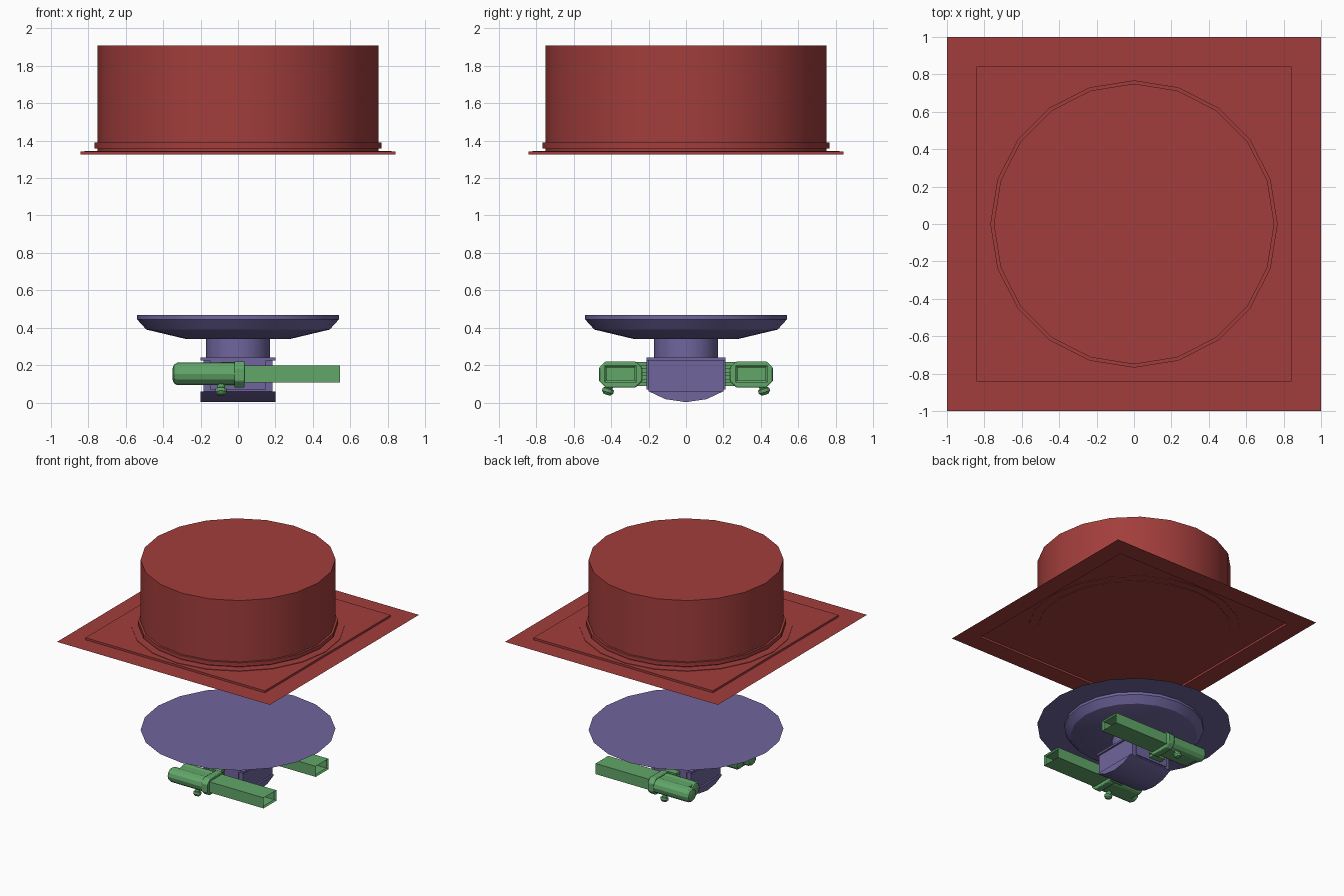
import bpy, bmesh, math
from mathutils import Matrix, Vector

if "Cube" in bpy.data.objects:
    bpy.data.objects.remove(bpy.data.objects["Cube"], do_unlink=True)


def material(name, rgb):
    m = bpy.data.materials.new(name)
    m.use_nodes = True
    m.diffuse_color = (*rgb, 1)
    m.node_tree.nodes["Principled BSDF"].inputs["Base Color"].default_value = (*rgb, 1)
    return m


RED = material("brick red", (0.36, 0.048, 0.045))
PURPLE = material("muted purple", (0.16, 0.13, 0.34))
GREEN = material("leaf green", (0.12, 0.38, 0.14))


def finish(bm, name, mat, smooth=True):
    bmesh.ops.recalc_face_normals(bm, faces=bm.faces)
    mesh = bpy.data.meshes.new(name)
    bm.to_mesh(mesh)
    bm.free()
    mesh.materials.append(mat)
    ob = bpy.data.objects.new(name, mesh)
    bpy.context.collection.objects.link(ob)
    if smooth:
        bpy.ops.object.select_all(action='DESELECT')
        ob.select_set(True)
        bpy.context.view_layer.objects.active = ob
        bpy.ops.object.shade_smooth_by_angle(angle=math.radians(25))
    return ob


def lathe(name, profile, mat, sides=20, start=0.0, caps=(True, True), place=Matrix()):
    """Revolve (radius, height) points about the local z axis."""
    bm = bmesh.new()
    rings = []
    for r, z in profile:
        angles = [start + math.tau * i / sides for i in range(sides)]
        rings.append([bm.verts.new(place @ Vector((r * math.cos(a), r * math.sin(a), z)))
                      for a in angles])
    for a, b in zip(rings, rings[1:]):
        for i in range(sides):
            j = (i + 1) % sides
            bm.faces.new((a[i], a[j], b[j], b[i]))
    for ring, cap in zip((rings[0], rings[-1]), caps):
        if cap:
            bm.faces.new(ring)
    return finish(bm, name, mat)


def prism(name, outline, x0, x1, mat, bevel=0.0):
    """Extrude a (y, z) outline along x."""
    bm = bmesh.new()
    face = bm.faces.new([bm.verts.new((x0, y, z)) for y, z in outline])
    out = bmesh.ops.extrude_face_region(bm, geom=[face])
    moved = [v for v in out["geom"] if isinstance(v, bmesh.types.BMVert)]
    bmesh.ops.translate(bm, verts=moved, vec=(x1 - x0, 0, 0))
    ob = finish(bm, name, mat)
    if bevel:
        mod = ob.modifiers.new("rounded edges", 'BEVEL')
        mod.width, mod.segments = bevel, 2
    return ob


def rect(y, z, w, h, cut=0.0):
    """Rectangle outline with optional cut corners."""
    a, b = w / 2, h / 2
    if not cut:
        return [(y - a, z - b), (y + a, z - b), (y + a, z + b), (y - a, z + b)]
    return [(y - a + cut, z - b), (y + a - cut, z - b), (y + a, z - b + cut), (y + a, z + b - cut),
            (y + a - cut, z + b), (y - a + cut, z + b), (y - a, z + b - cut), (y - a, z - b + cut)]


def along(axis, x, y, z):
    """Placement that turns local z onto the given axis."""
    return Matrix.Translation((x, y, z)) @ Vector(axis).to_track_quat('Z', 'Y').to_matrix().to_4x4()


# Upper drum on a square plate with a raised panel
Q = math.sqrt(2)
lathe("ceiling_plate", [(Q, 1.325), (0.843 * Q, 1.325), (0.843 * Q, 1.342)], RED,
      sides=4, start=math.pi / 4, caps=(False, True))
lathe("drum_seat", [(0.82, 1.339), (0.82, 1.346)], RED)
lathe("drum", [(0.75, 1.336), (0.75, 1.91)], RED)
lathe("drum_band", [(0.768, 1.357), (0.768, 1.39)], RED)

# Dish with a thin wide rim sheet on a column
lathe("rim_sheet", [(0.75, 0.468)], PURPLE, caps=(True, False))
lathe("dish", [(0.54, 0.467), (0.54, 0.445), (0.49, 0.39), (0.28, 0.34)], PURPLE)
lathe("column", [(0.17, 0.2), (0.17, 0.36)], PURPLE)

# Base block with a rounded belly, top lip and flared bottom
belly = [(0.2, 0.06), (0.11, 0.018), (0, 0.002), (-0.11, 0.018), (-0.2, 0.06)]
prism("base_block", [(-0.2, 0.235), (0.2, 0.235)] + belly, -0.185, 0.185, PURPLE)
prism("base_lip", rect(0, 0.232, 0.42, 0.016), -0.2, 0.2, PURPLE)
prism("base_belly", belly, -0.2, 0.2, PURPLE)
for s in (-1, 1):
    prism("base_cheek", rect(s * 0.2, 0.15, 0.02, 0.16), -0.15, 0.15, PURPLE)

# Two side launchers
for s, side in ((-1, "right"), (1, "left")):
    y = s * 0.35
    # Square barrel, hollow at the muzzle
    bm = bmesh.new()
    bmesh.ops.create_cube(bm, size=1, matrix=Matrix.Translation((0.27, y, 0.153))
                          @ Matrix.Diagonal((0.55, 0.17, 0.09, 1)))
    muzzle = max(bm.faces, key=lambda f: f.calc_center_median().x)
    bmesh.ops.inset_individual(bm, faces=[muzzle], thickness=0.015)
    bmesh.ops.translate(bm, verts=muzzle.verts[:], vec=(-0.012, 0, 0))
    hole = bmesh.ops.extrude_discrete_faces(bm, faces=[muzzle])["faces"][0]
    bmesh.ops.translate(bm, verts=hole.verts[:], vec=(-0.1, 0, 0))
    finish(bm, side + "_barrel", GREEN)
    # Collar and rear housing
    prism(side + "_collar", rect(y, 0.15, 0.23, 0.14, 0.035), -0.02, 0.036, GREEN, 0.006)
    prism(side + "_housing", rect(y, 0.15, 0.19, 0.115, 0.03), -0.29, 0, GREEN, 0.008)
    # Twin rear tubes with rounded ends
    for dy, rear in ((0.055, -0.35), (-0.05, -0.31)):
        lathe(side + "_rear_tube", [(0.06, 0), (0.06, -rear - 0.025), (0.05, -rear - 0.008), (0.03, -rear)],
              GREEN, sides=12, place=along((-1, 0, 0), 0, y + s * dy, 0.153))
    # Ball-ended handle below the outer edge
    knob = along((0, s * 0.3, -1), -0.09, s * 0.4, 0.12)
    lathe(side + "_handle", [(0.02, 0), (0.02, 0.045), (0.031, 0.05), (0.031, 0.068), (0.018, 0.082)],
          GREEN, sides=12, place=knob)
    # Ribbed mount to the base
    for i in range(4):
        prism(side + "_mount_rib", rect(s * 0.23, 0.1 + i * 0.035, 0.07, 0.022), -0.09, 0.02, GREEN)
    prism(side + "_mount_core", rect(s * 0.23, 0.153, 0.06, 0.1), -0.075, 0.005, GREEN)
